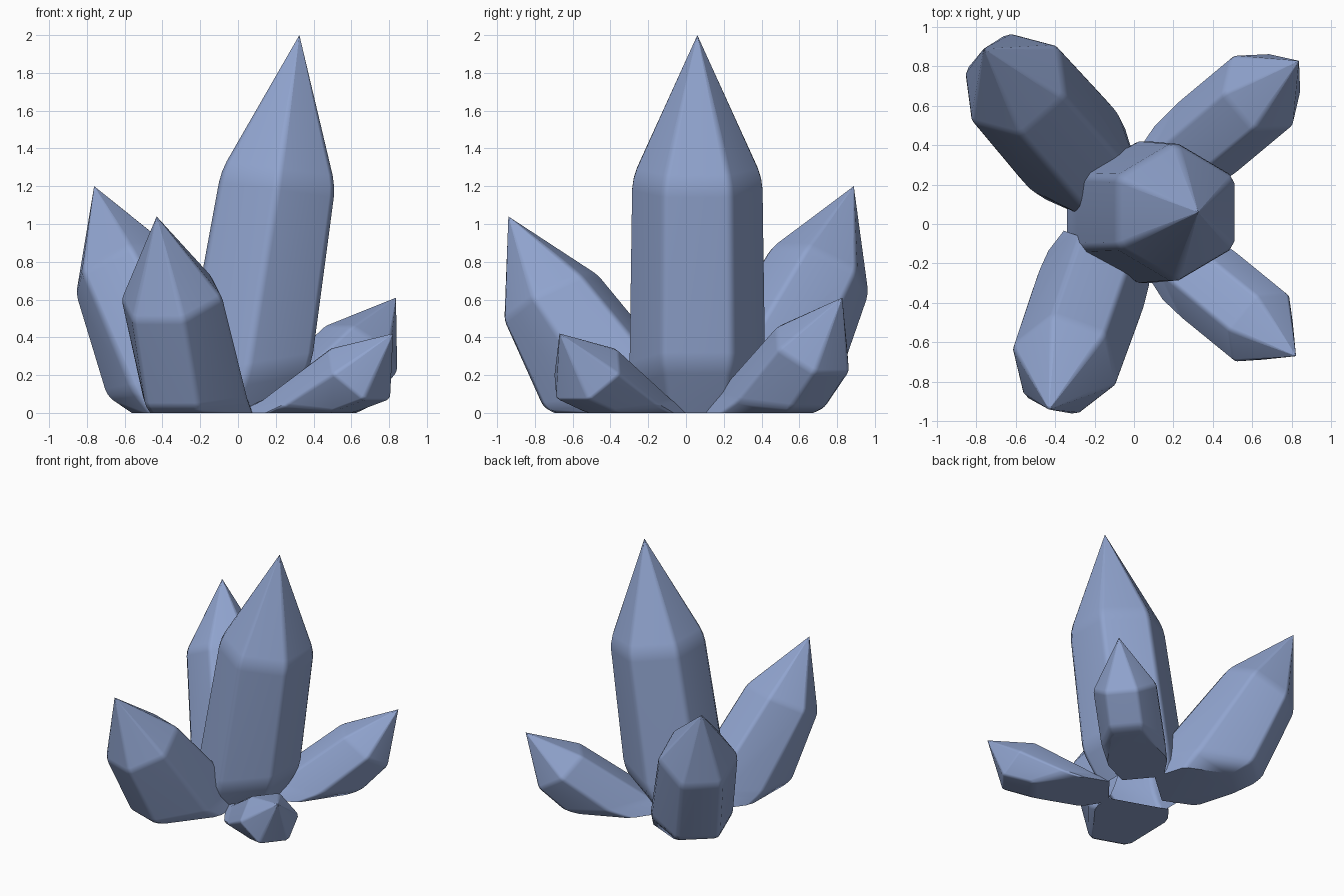
import bpy, bmesh, math
from mathutils import Vector

if "Cube" in bpy.data.objects:
    bpy.data.objects.remove(bpy.data.objects["Cube"], do_unlink=True)

# Single crystal colour
color = (0.28, 0.37, 0.62, 1)
mat = bpy.data.materials.new("dusty_blue_crystal")
mat.use_nodes = True
mat.diffuse_color = color
bsdf = mat.node_tree.nodes["Principled BSDF"]
bsdf.inputs["Base Color"].default_value = color
bsdf.inputs["Roughness"].default_value = 0.6

FLAT = math.cos(math.pi / 6)
CHAMFER = 0.08


def hex_ring(outer, inner, width):
    """Hexagon with chamfered corners as (along, across, height) points."""
    centre = (Vector(outer) + Vector(inner)) / 2
    reach = (Vector(outer) - centre) / FLAT
    corners = []
    for i in range(6):
        a = math.radians(60 * i)
        p = centre + reach * math.sin(a)
        corners.append(Vector((p.x, width * 1.04 * math.cos(a), p.y)))
    points = []
    for i, c in enumerate(corners):
        points += [c.lerp(corners[i - 1], CHAMFER), c.lerp(corners[(i + 1) % 6], CHAMFER)]
    return points


def crystal(name, heading, offset, tip, rings, bevel, root=None):
    """Loft hexagonal rings to a point; side crystals are cut open at the root."""
    d = Vector((heading[0], heading[1], 0)).normalized()
    q = Vector((-d.y, d.x, 0))

    def place(p):
        return d * p[0] + q * (p[1] + offset) + Vector((0, 0, max(p[2], 0)))

    bm = bmesh.new()
    loops = [[bm.verts.new(place(p)) for p in hex_ring(*r)] for r in rings]
    top = bm.verts.new(place((tip[0], 0, tip[1])))
    n = len(loops[0])
    bm.faces.new(loops[0])
    for low, high in zip(loops, loops[1:]):
        for i in range(n):
            j = (i + 1) % n
            bm.faces.new((low[i], low[j], high[j], high[i]))
    for i in range(n):
        bm.faces.new((loops[-1][i], loops[-1][(i + 1) % n], top))

    # Soften the shoulder and lower rings, keep the tip facets crisp
    edges = [bm.edges.get((loop[i], loop[(i + 1) % n])) for loop in loops[1:] for i in range(n)]
    bmesh.ops.bevel(bm, geom=edges, offset=bevel, segments=2, profile=0.5, affect='EDGES')
    bmesh.ops.recalc_face_normals(bm, faces=bm.faces)
    for e in max(bm.verts, key=lambda v: v.co.z).link_edges:
        e.smooth = False

    # The cluster is hollow in the middle
    if root is None:
        base = min(bm.faces, key=lambda f: f.calc_center_median().z)
        bmesh.ops.delete(bm, geom=[base], context='FACES_ONLY')
    else:
        geom = bm.verts[:] + bm.edges[:] + bm.faces[:]
        bmesh.ops.bisect_plane(bm, geom=geom, plane_co=d * root, plane_no=d, clear_inner=True)

    mesh = bpy.data.meshes.new(name)
    bm.to_mesh(mesh)
    bm.free()
    mesh.materials.append(mat)
    obj = bpy.data.objects.new(name, mesh)
    bpy.context.collection.objects.link(obj)
    bpy.ops.object.select_all(action='DESELECT')
    obj.select_set(True)
    bpy.context.view_layer.objects.active = obj
    bpy.ops.object.shade_smooth_by_angle(angle=math.radians(45), keep_sharp_edges=True)
    weighted = obj.modifiers.new("flat_facets", 'WEIGHTED_NORMAL')
    weighted.keep_sharp = True


# Each ring: outer (reach, height), inner (reach, height), half width
crystal("main_crystal", (1, 0), 0.06, (0.325, 2.0), [
    ((0.24, 0), (-0.34, 0), 0.29),
    ((0.39, 0.26), (-0.3, 0.14), 0.36),
    ((0.515, 1.2), (-0.09, 1.28), 0.345)], 0.06)

crystal("back_right_crystal", (-0.66, 0.75), -0.015, (1.17, 1.2), [
    ((0.72, 0), (0.11, 0), 0.27),
    ((0.91, 0.09), (0.12, 0.15), 0.295),
    ((1.15, 0.62), (0.71, 0.88), 0.285)], 0.035, 0.18)

crystal("front_right_crystal", (-0.33, -0.94), -0.095, (1.03, 1.04), [
    ((0.73, 0), (-0.12, 0), 0.27),
    ((0.79, 0.03), (0.02, 0.1), 0.28),
    ((1.01, 0.49), (0.57, 0.73), 0.275)], 0.025, 0.15)

crystal("front_left_crystal", (0.775, -0.632), 0, (1.06, 0.42), [
    ((0.7, 0), (0.06, 0), 0.205),
    ((0.76, 0.015), (0.25, 0.07), 0.215),
    ((0.95, 0.07), (0.71, 0.34), 0.215)], 0.012, 0.18)

crystal("back_left_crystal", (0.768, 0.64), 0.1, (1.172, 0.61), [
    ((0.82, 0), (0.04, 0), 0.215),
    ((0.9, 0.03), (0.27, 0.1), 0.23),
    ((1.085, 0.21), (0.77, 0.46), 0.23)], 0.02, 0.18)
